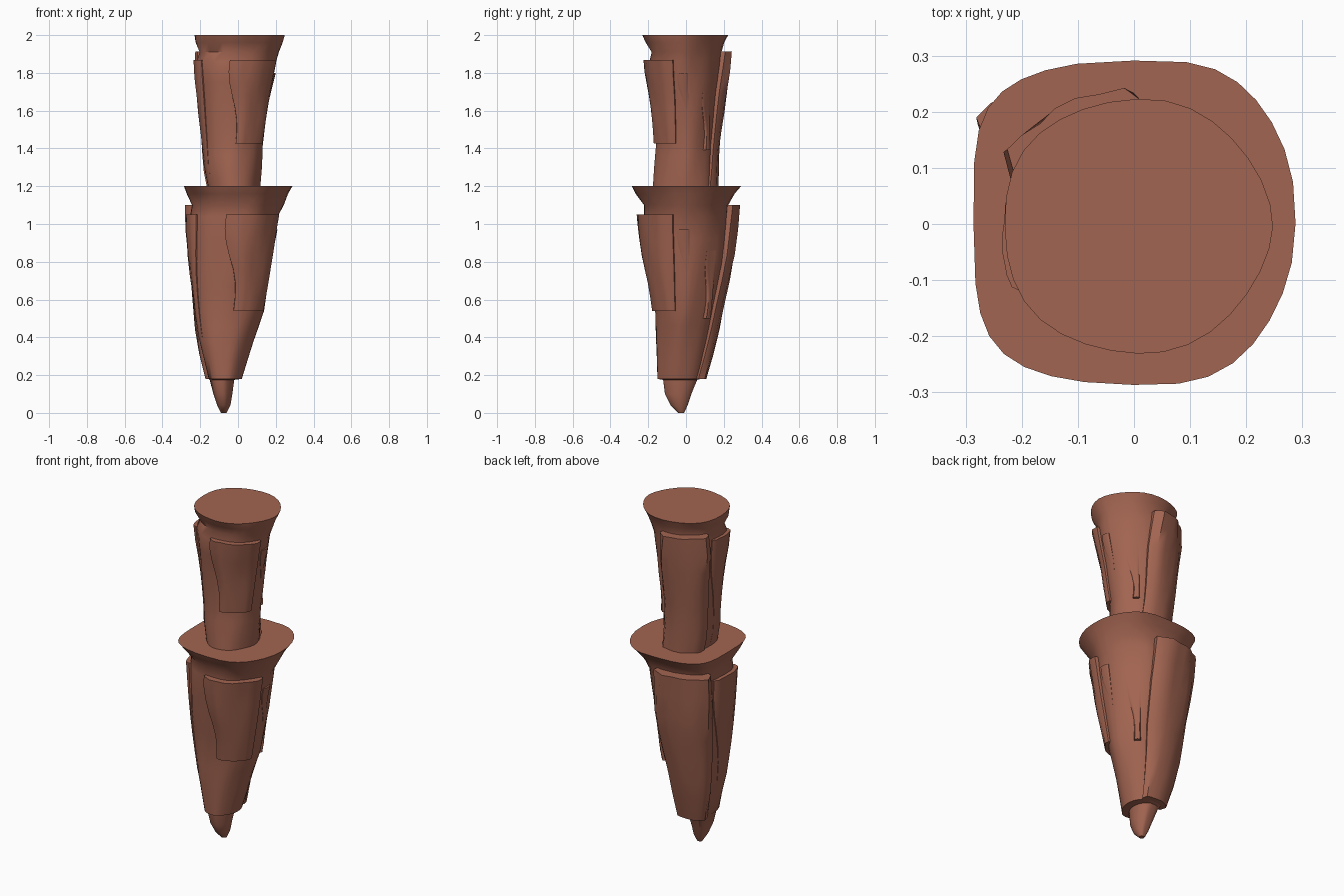
import bpy
import bmesh
from math import sin, cos, exp, radians, copysign, pi

cube = bpy.data.objects.get("Cube")
if cube:
    bpy.data.objects.remove(cube, do_unlink=True)

rock = bpy.data.materials.new("reddish brown rock")
rock.use_nodes = True
COLOUR = (0.36, 0.128, 0.082, 1)
rock.diffuse_color = COLOUR
rock.node_tree.nodes["Principled BSDF"].inputs["Base Color"].default_value = COLOUR

# Core sections: height, left and right x limits, front and back y limits
LOWER = [
    (0, -.09, -.06, -.04, -.01),
    (.04, -.11, -.04, -.08, .01),
    (.1, -.13, -.03, -.11, .03),
    (.175, -.15, -.02, -.12, .06),
    (.18, -.155, .02, -.15, .08),
    (.38, -.205, .08, -.16, .125),
    (.54, -.225, .135, -.165, .15),
    (.8, -.245, .18, -.2, .2),
    (1.04, -.25, .215, -.222, .22),
    (1.1, -.242, .245, -.222, .225),
    (1.16, -.272, .265, -.265, .26),
    (1.2, -.288, .286, -.288, .29),
]
UPPER = [
    (1.17, -.155, .115, -.175, .15),
    (1.3, -.18, .125, -.165, .145),
    (1.42, -.187, .13, -.155, .145),
    (1.65, -.205, .16, -.17, .165),
    (1.86, -.22, .2, -.198, .183),
    (1.91, -.205, .215, -.185, .185),
    (1.96, -.225, .235, -.215, .2),
    (2, -.232, .246, -.232, .222),
]
# Squareness of the body, its lopsidedness, extra at the rim, corner hollow
LOWER_SHAPE = (2.35, .55, .5, .11)
UPPER_SHAPE = (2.05, .2, 0, .06)


def section(rows, z):
    """Limits of the core at a height."""
    for a, b in zip(rows, rows[1:]):
        if z <= b[0]:
            t = max(0, (z - a[0]) / (b[0] - a[0]))
            return [p + (q - p) * t for p, q in zip(a[1:], b[1:])]
    return rows[-1][1:]


def surface(rows, shape, angle, z, out=0):
    """Point on the rounded, uneven core, pushed outward."""
    x0, x1, y0, y1 = section(rows, z)
    square, skew, rim, hollow = shape
    c, s = cos(angle), sin(angle)
    depth = rows[-1][0] - z
    power = square - skew * cos(angle + .35) + rim * max(0, 1 - depth / .12)
    if depth < .02:
        wave = 1 + .008 * sin(5 * angle + 1)
    else:
        wave = 1 + .016 * sin(3 * angle + 5 * z) + .012 * sin(7 * angle - 9 * z)
    # Hollow running down the back left corner, fading below the rim
    fade = min(1, depth / .12) * max(0, 1 - depth)
    wave -= hollow * fade * exp(9 * cos(angle - pi / 4) - 9)
    rx, ry = (x1 - x0) / 2 * wave + out, (y1 - y0) / 2 * wave + out
    return ((x0 + x1) / 2 + rx * copysign(abs(c) ** (2 / power), c),
            (y0 + y1) / 2 + ry * copysign(abs(s) ** (2 / power), s), z)


def loft(name, rings):
    """Skin closed rings and cap both ends."""
    bm = bmesh.new()
    loops = [[bm.verts.new(p) for p in ring] for ring in rings]
    for a, b in zip(loops, loops[1:]):
        for i in range(len(a)):
            j = (i + 1) % len(a)
            bm.faces.new((a[i], a[j], b[j], b[i]))
    bm.faces.new(loops[0][::-1])
    bm.faces.new(loops[-1])
    bmesh.ops.recalc_face_normals(bm, faces=bm.faces)
    mesh = bpy.data.meshes.new(name)
    bm.to_mesh(mesh)
    bm.free()
    mesh.materials.append(rock)
    obj = bpy.data.objects.new(name, mesh)
    bpy.context.collection.objects.link(obj)
    bpy.ops.object.select_all(action='DESELECT')
    obj.select_set(True)
    bpy.context.view_layer.objects.active = obj
    bpy.ops.object.shade_smooth_by_angle(angle=radians(48))


def core(name, rows, shape):
    """Solid tapering body with a flat top."""
    heights = []
    for a, b in zip(rows, rows[1:]):
        heights += [a[0], (a[0] + b[0]) / 2] if b[0] - a[0] > .1 else [a[0]]
    heights.append(rows[-1][0])
    loft(name, [[surface(rows, shape, 2 * pi * i / 32, z) for i in range(32)]
                for z in heights])


def slab(name, rows, shape, start, end, low, high, thin, thick, lean, size):
    """Layer of rock clinging to part of the core; lean skews its side."""
    rings = []
    steps, levels = 8, 7
    for k in range(levels + 1):
        t = k / levels
        first = start + lean * (1 - t) + 4 * sin(6 * t)
        outer, inner = [], []
        for i in range(steps + 1):
            a = radians(first + (end - first) * i / steps)
            edge = .4 if i in (0, steps) else .92 + .08 * sin(i * 2 + k)
            out = (thin + (thick - thin) * t) * edge * size
            z = low + (high - low) * t
            outer.append(surface(rows, shape, a, z, out))
            inner.append(surface(rows, shape, a, z, -.03 * size))
        rings.append(outer + inner[::-1])
    loft(name, rings)


# Both tiers carry the same layers; the upper one is smaller
for tier, rows, shape, size, stretch in (
        ("lower", LOWER, LOWER_SHAPE, 1, 1),
        ("upper", UPPER, UPPER_SHAPE, .85, .87)):

    def level(z):
        return max(rows[0][0], rows[-1][0] - (1.2 - z) * stretch)

    core(tier + "_core", rows, shape)
    for part, start, end, low, high, thin, thick, lean in (
            ("front_slab", -98, -20, .54, 1.05, .024, .042, 14),
            ("right_side_slab", 165, 214, .3, 1.05, 0, .024, 12),
            ("back_slab", 86, 158, .18, 1.1, .032, .066, -34),
            ("left_side_chip", -12, 6, .66, .97, -.005, .01, 10),
            ("back_left_chip", 36, 56, .5, .86, .02, 0, 6)):
        slab(tier + "_" + part, rows, shape, start, end,
             level(low), level(high), thin, thick, lean, size)
